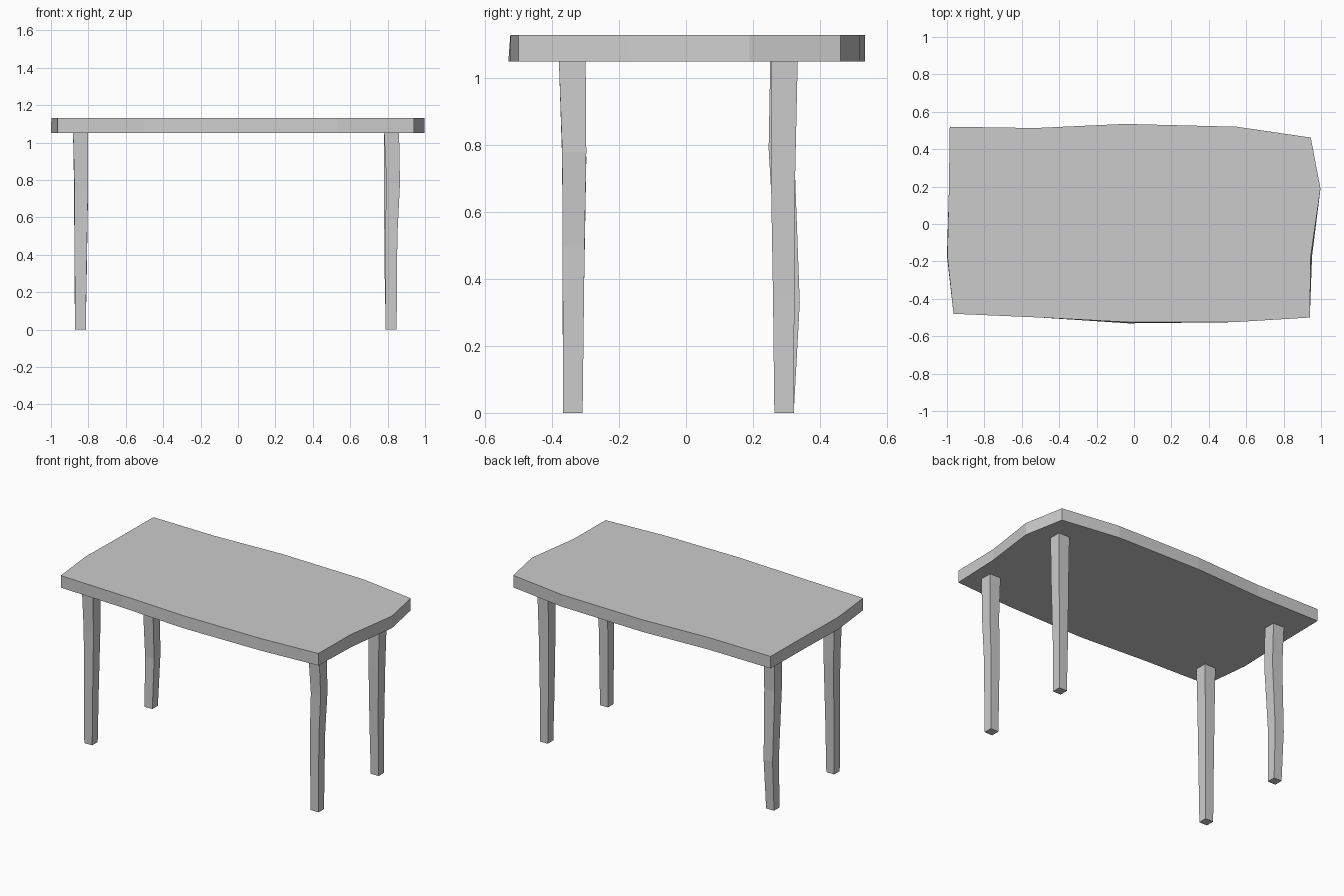
import bpy, bmesh

if "Cube" in bpy.data.objects:
    bpy.data.objects.remove(bpy.data.objects["Cube"])

TOP_Z, UNDER_Z = 1.13, 1.05


def make_object(name, rings):
    """Closed mesh skinned through a stack of equal-length point rings."""
    bm = bmesh.new()
    loops = [[bm.verts.new(p) for p in ring] for ring in rings]
    n = len(loops[0])
    for low, high in zip(loops, loops[1:]):
        for i in range(n):
            j = (i + 1) % n
            bm.faces.new((low[i], low[j], high[j], high[i]))
    bm.faces.new(loops[0][::-1])
    bm.faces.new(loops[-1])
    bmesh.ops.recalc_face_normals(bm, faces=bm.faces)
    mesh = bpy.data.meshes.new(name)
    bm.to_mesh(mesh)
    bm.free()
    obj = bpy.data.objects.new(name, mesh)
    bpy.context.collection.objects.link(obj)
    return obj


# Table top: irregular hand-cut outline, counter-clockwise from front left
outline = [(-0.965, -0.48), (-0.50, -0.50), (-0.03, -0.525), (0.53, -0.525),
           (0.94, -0.50), (0.945, -0.17), (0.997, 0.19), (0.945, 0.462),
           (0.55, 0.52), (-0.05, 0.535), (-0.53, 0.513), (-0.985, 0.52),
           (-0.99, 0.17), (-0.998, -0.17)]
# Slight flare of the lower edge at a few corners
flare = {2: (0, -0.006), 5: (0.007, 0), 13: (-0.002, 0)}
under = [(x + flare.get(i, (0, 0))[0], y + flare.get(i, (0, 0))[1], UNDER_Z)
         for i, (x, y) in enumerate(outline)]
make_object("table_top", [under, [(x, y, TOP_Z) for x, y in outline]])

# Wobbly tapered legs: stations of (z, centre x, centre y, half width)
legs = {
    "front_left_leg": [(0, -0.843, -0.338, 0.029), (0.35, -0.841, -0.337, 0.032),
                       (0.75, -0.838, -0.334, 0.036), (1.06, -0.842, -0.340, 0.040)],
    "front_right_leg": [(0, 0.819, -0.338, 0.029), (0.50, 0.819, -0.336, 0.033),
                        (0.78, 0.830, -0.334, 0.036), (1.06, 0.821, -0.340, 0.040)],
    "back_right_leg": [(0, 0.819, 0.293, 0.029), (0.35, 0.815, 0.292, 0.032),
                       (0.70, 0.817, 0.290, 0.036), (1.06, 0.820, 0.294, 0.040)],
    "back_left_leg": [(0, -0.843, 0.293, 0.029), (0.33, -0.841, 0.307, 0.033),
                      (0.79, -0.839, 0.285, 0.038), (1.06, -0.842, 0.292, 0.040)],
}
for name, stations in legs.items():
    make_object(name, [[(x + sx * h, y + sy * h, z)
                        for sx, sy in ((-1, -1), (1, -1), (1, 1), (-1, 1))]
                       for z, x, y, h in stations])
